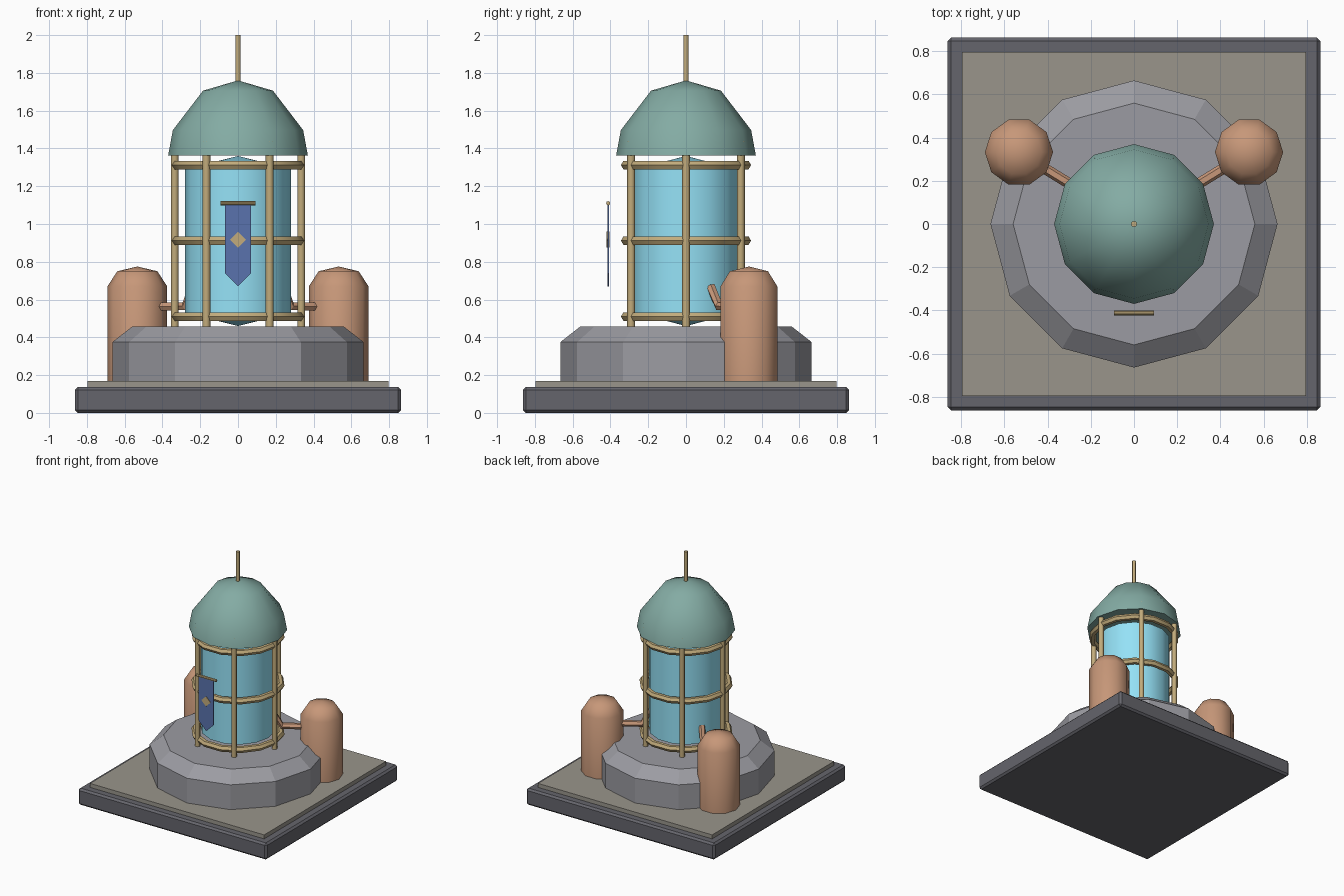
import bpy, bmesh, math
from mathutils import Vector, Matrix

if "Cube" in bpy.data.objects:
    bpy.data.objects.remove(bpy.data.objects["Cube"])


def mat(name, r, g, b):
    m = bpy.data.materials.new(name)
    m.diffuse_color = (r, g, b, 1)
    m.use_nodes = True
    m.node_tree.nodes["Principled BSDF"].inputs["Base Color"].default_value = m.diffuse_color
    return m


DARK = mat("dark_stone", 0.13, 0.13, 0.15)
SAND = mat("sand_stone", 0.32, 0.30, 0.26)
STONE = mat("grey_stone", 0.33, 0.33, 0.36)
TEAL = mat("patina", 0.23, 0.41, 0.37)
GLASS = mat("blue_glass", 0.30, 0.76, 0.93)
BRASS = mat("brass", 0.54, 0.41, 0.20)
COPPER = mat("copper", 0.57, 0.31, 0.19)
BLUE = mat("blue_cloth", 0.10, 0.17, 0.42)


def finish(name, bm, material, smooth=None):
    bmesh.ops.recalc_face_normals(bm, faces=bm.faces)
    me = bpy.data.meshes.new(name)
    bm.to_mesh(me)
    bm.free()
    ob = bpy.data.objects.new(name, me)
    bpy.context.collection.objects.link(ob)
    me.materials.append(material)
    if smooth:
        bpy.ops.object.select_all(action='DESELECT')
        ob.select_set(True)
        bpy.context.view_layer.objects.active = ob
        bpy.ops.object.shade_smooth_by_angle(angle=math.radians(smooth))
    return ob


def lathe(name, profile, sides, material, at=(0, 0), smooth=None):
    """Turn (radius, z) points about a vertical axis; ends are closed."""
    bm = bmesh.new()
    rings = []
    for r, z in profile:
        n = 1 if r == 0 else sides
        rings.append([bm.verts.new((at[0] + r * math.cos(math.tau * i / sides),
                                    at[1] + r * math.sin(math.tau * i / sides), z))
                      for i in range(n)])
    for a, b in zip(rings, rings[1:]):
        for i in range(sides):
            j = (i + 1) % sides
            if len(a) == 1:
                bm.faces.new((a[0], b[i], b[j]))
            elif len(b) == 1:
                bm.faces.new((a[i], a[j], b[0]))
            else:
                bm.faces.new((a[i], a[j], b[j], b[i]))
    for ring in (rings[0], rings[-1]):
        if len(ring) > 1:
            bm.faces.new(ring)
    return finish(name, bm, material, smooth)


def box(name, half, z0, z1, material, bevel=0):
    bm = bmesh.new()
    bmesh.ops.create_cube(bm, size=1, matrix=Matrix.Translation((0, 0, (z0 + z1) / 2))
                          @ Matrix.Diagonal((2 * half, 2 * half, z1 - z0, 1)))
    if bevel:
        bmesh.ops.bevel(bm, geom=bm.edges[:], offset=bevel, segments=1, affect='EDGES')
    return finish(name, bm, material)


def hoop(name, z, major, minor, n, k, material):
    bm = bmesh.new()
    v = [[bm.verts.new(((major + minor * math.cos(math.tau * j / k)) * math.cos(math.tau * i / n),
                        (major + minor * math.cos(math.tau * j / k)) * math.sin(math.tau * i / n),
                        z + minor * math.sin(math.tau * j / k))) for j in range(k)] for i in range(n)]
    for i in range(n):
        for j in range(k):
            a, b = (i + 1) % n, (j + 1) % k
            bm.faces.new((v[i][j], v[a][j], v[a][b], v[i][b]))
    return finish(name, bm, material, 50)


def tube(name, points, radius, sides, material):
    """Sweep a polygon along a short path with mitred joints."""
    pts = [Vector(p) for p in points]
    bm = bmesh.new()
    rings = []
    side = (pts[-1] - pts[0]).cross(Vector((0, 0, 1))).normalized()
    for i, p in enumerate(pts):
        t = (pts[min(i + 1, len(pts) - 1)] - pts[max(i - 1, 0)]).normalized()
        u = (side - t * side.dot(t)).normalized()
        w = t.cross(u)
        rings.append([bm.verts.new(p + radius * (u * math.cos(math.tau * k / sides)
                                                 + w * math.sin(math.tau * k / sides)))
                      for k in range(sides)])
    for a, b in zip(rings, rings[1:]):
        for k in range(sides):
            m = (k + 1) % sides
            bm.faces.new((a[k], a[m], b[m], b[k]))
    bm.faces.new(rings[0])
    bm.faces.new(rings[-1])
    return finish(name, bm, material)


def plate(name, outline, y, thick, material):
    """Flat vertical plate from an (x, z) outline."""
    bm = bmesh.new()
    f = bm.faces.new([bm.verts.new((x, y - thick / 2, z)) for x, z in outline])
    g = bmesh.ops.extrude_face_region(bm, geom=[f])['geom']
    bmesh.ops.translate(bm, vec=(0, thick, 0),
                        verts=[e for e in g if isinstance(e, bmesh.types.BMVert)])
    return finish(name, bm, material)


# Base and plinth
box("base_block", 0.863, 0, 0.137, DARK, 0.015)
box("floor_slab", 0.797, 0.12, 0.17, SAND)
lathe("plinth", [(0.665, 0.165), (0.665, 0.375), (0.56, 0.457)], 12, STONE)

# Glass core, dome and spire
lathe("glass_core", [(0, 0.46), (0.28, 0.53), (0.28, 1.29), (0, 1.36)], 14, GLASS, smooth=40)
lathe("dome", [(0.37, 1.362), (0.345, 1.497), (0.185, 1.706), (0, 1.76)], 12, TEAL, smooth=50)
lathe("spire", [(0.014, 1.72), (0.014, 2.0)], 8, BRASS, smooth=50)

# Cage around the core
for i in range(6):
    a = math.tau * i / 6
    lathe("cage_post_%d" % i, [(0.021, 0.45), (0.021, 1.44)], 8, BRASS,
          (0.335 * math.cos(a), 0.335 * math.sin(a)), 50)
for i, z in enumerate((0.51, 0.912, 1.312)):
    hoop("cage_hoop_%d" % i, z, 0.327, 0.026, 14, 6, BRASS)

# Rear tanks with their bent pipes
for s, label in ((-1, "left"), (1, "right")):
    lathe(label + "_tank", [(0.158, 0.165), (0.158, 0.67), (0.106, 0.75), (0, 0.775)],
          10, COPPER, (s * 0.533, 0.333), 50)
    tube(label + "_pipe", [(s * 0.235, 0.13, 0.67), (s * 0.28, 0.175, 0.565),
                           (s * 0.50, 0.31, 0.562)], 0.025, 6, COPPER)

# Hanging banner at the front
plate("banner", [(-0.068, 1.11), (-0.068, 0.738), (0, 0.67), (0.068, 0.738), (0.068, 1.11)],
      -0.412, 0.008, BLUE)
plate("banner_diamond", [(-0.042, 0.917), (0, 0.875), (0.042, 0.917), (0, 0.959)],
      -0.412, 0.016, BRASS)
tube("banner_rod", [(-0.092, -0.412, 1.11), (0.092, -0.412, 1.11)], 0.011, 8, BRASS)
